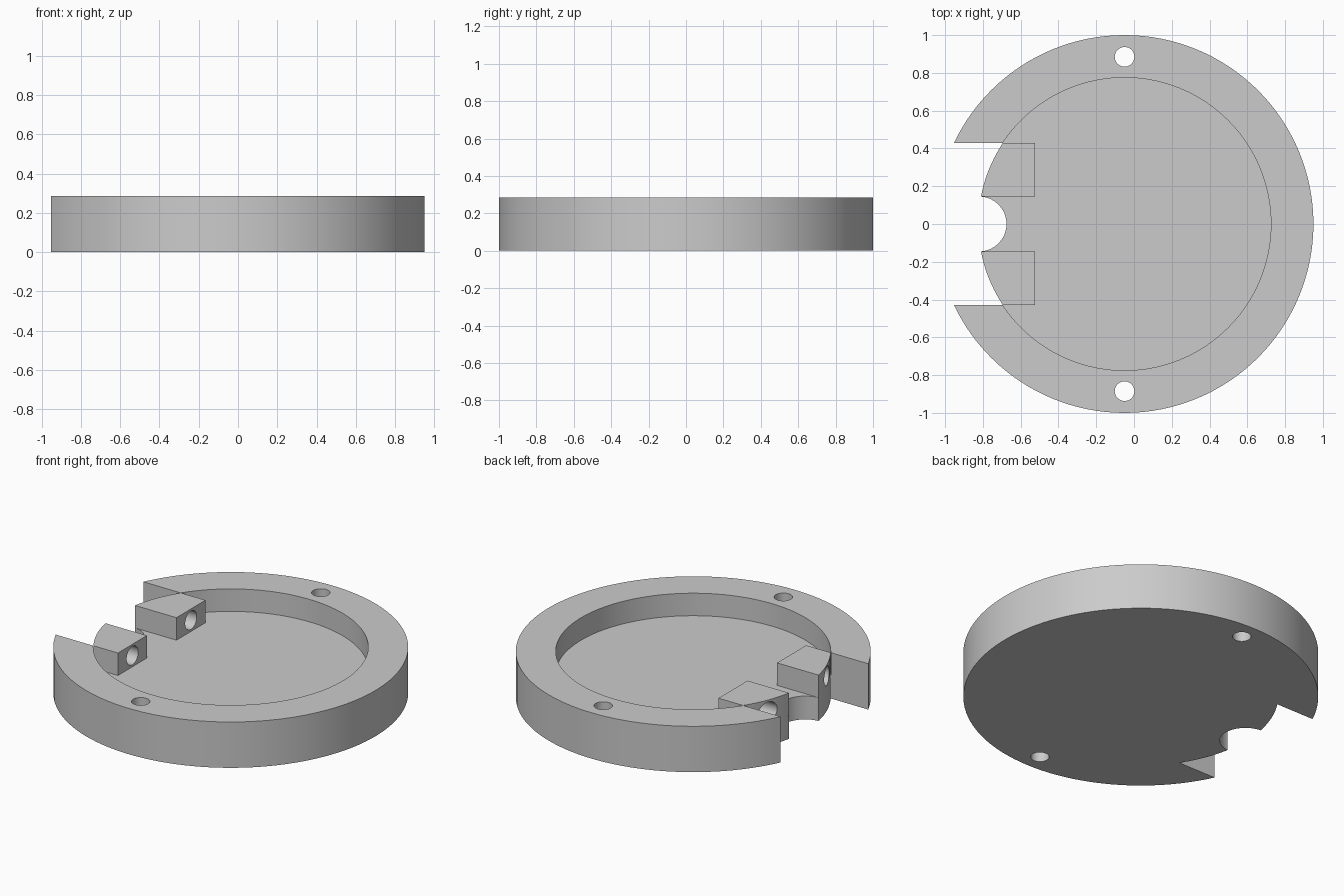
import bpy, bmesh
from math import sin, cos, asin, pi, radians

cube = bpy.data.objects.get("Cube")
if cube:
    bpy.data.objects.remove(cube, do_unlink=True)

CX = -0.05            # axis of the round housing
HEIGHT = 0.285
FLOOR = 0.145
POCKET_R = 0.775
SEAT_R = 0.774        # edge of the floor inside the side opening
SLOT, GAP = 0.43, 0.145   # half widths of the opening and of the block gap

grey = bpy.data.materials.new("machined grey")
grey.use_nodes = True
colour = (0.6, 0.6, 0.6, 1)
grey.diffuse_color = colour
grey.node_tree.nodes["Principled BSDF"].inputs["Base Color"].default_value = colour


def prism(name, outline, z0, z1):
    """Extrude a closed xy outline between two heights."""
    bm = bmesh.new()
    face = bm.faces.new([bm.verts.new((x, y, z0)) for x, y in outline])
    top = bmesh.ops.extrude_face_region(bm, geom=[face])["geom"]
    bmesh.ops.translate(bm, vec=(0, 0, z1 - z0),
                        verts=[v for v in top if isinstance(v, bmesh.types.BMVert)])
    bmesh.ops.recalc_face_normals(bm, faces=bm.faces)
    mesh = bpy.data.meshes.new(name)
    bm.to_mesh(mesh)
    bm.free()
    mesh.materials.append(grey)
    obj = bpy.data.objects.new(name, mesh)
    bpy.context.collection.objects.link(obj)
    return obj


def circle(x, y, r, n):
    return [(x + r * cos(2 * pi * i / n), y + r * sin(2 * pi * i / n)) for i in range(n)]


def seat_arc(y0, y1, n):
    """Points along the floor edge on the -x side, from y0 to y1."""
    a0, a1 = asin(y0 / SEAT_R), asin(y1 / SEAT_R)
    angles = [a0 + (a1 - a0) * i / n for i in range(n + 1)]
    return [(CX - SEAT_R * cos(a), SEAT_R * sin(a)) for a in angles]


def cut(obj, cutters):
    """Subtract the cutters, bake the result and shade it."""
    for c in cutters:
        mod = obj.modifiers.new("cut", 'BOOLEAN')
        mod.operation, mod.solver, mod.object = 'DIFFERENCE', 'EXACT', c
    bpy.context.view_layer.update()
    graph = bpy.context.evaluated_depsgraph_get()
    mesh = bpy.data.meshes.new_from_object(obj.evaluated_get(graph))
    obj.modifiers.clear()
    obj.data = mesh
    for c in cutters:
        bpy.data.objects.remove(c, do_unlink=True)
    bpy.ops.object.select_all(action='DESELECT')
    obj.select_set(True)
    bpy.context.view_layer.objects.active = obj
    bpy.ops.object.shade_smooth_by_angle(angle=radians(30))


# Round housing: pocket, side opening, cable recess and two bolt holes
housing = prism("round_housing", circle(CX, 0, 1, 128), 0, HEIGHT)
opening = [(-1.3, -SLOT)] + seat_arc(-SLOT, SLOT, 24) + [(-1.3, SLOT)]
cut(housing, [
    prism("pocket_cutter", circle(CX, 0, POCKET_R, 128), FLOOR, 1),
    prism("opening_cutter", opening, -1, 1),
    prism("recess_cutter", circle(-0.82, 0, GAP, 64), -1, 1),
    prism("bolt_cutter_back", circle(CX, 0.885, 0.052, 48), -1, 1),
    prism("bolt_cutter_front", circle(CX, -0.885, 0.052, 48), -1, 1),
])

# Two clamp blocks on the floor, each drilled through along x
for side, name in ((1, "clamp_block_back"), (-1, "clamp_block_front")):
    outline = [(-0.525, GAP * side)] + seat_arc(GAP * side, SLOT * side, 10) \
        + [(-0.525, SLOT * side)]
    block = prism(name, outline, FLOOR, HEIGHT)
    drill = prism("drill_cutter", circle(0, 0, 0.057, 48), -1.2, 0)
    drill.rotation_euler.y = radians(90)
    drill.location = (0, side * (GAP + SLOT) / 2, (FLOOR + HEIGHT) / 2)
    cut(block, [drill])
